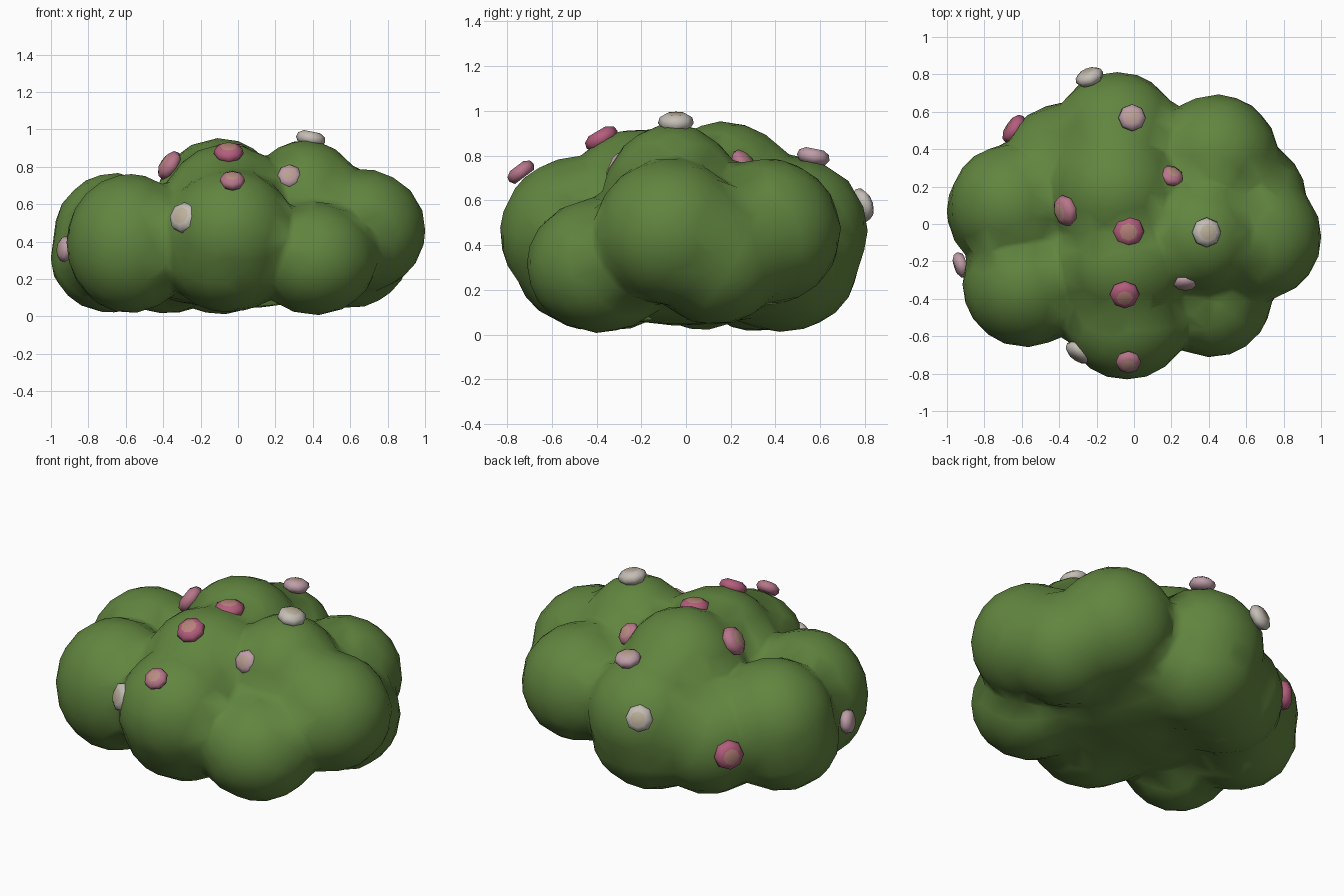
import bpy, bmesh, math
from mathutils import Vector, Matrix

if "Cube" in bpy.data.objects:
    bpy.data.objects.remove(bpy.data.objects["Cube"])


def material(name, rgb):
    m = bpy.data.materials.new(name)
    m.diffuse_color = (*rgb, 1)
    m.use_nodes = True
    m.node_tree.nodes["Principled BSDF"].inputs["Base Color"].default_value = m.diffuse_color
    return m


leaf_green = material("leaf_green", (0.12, 0.235, 0.05))
petal_rgb = {
    "rose": (0.45, 0.11, 0.20),
    "pink": (0.47, 0.18, 0.25),
    "pale": (0.52, 0.34, 0.39),
    "white": (0.55, 0.51, 0.46),
}
# Each tint has a petal colour and a warmer centre colour
tints = {}
for tint, rgb in petal_rgb.items():
    warm = tuple(0.55 * a + 0.45 * b for a, b in zip(rgb, (0.48, 0.36, 0.18)))
    tints[tint] = (material(tint + "_petal", rgb), material(tint + "_centre", warm))

# Foliage lobes: x, y, z, horizontal radius, vertical radius
lobes = [
    (0.665, -0.07, 0.46, 0.34, 0.33),    # right
    (0.60, 0.13, 0.36, 0.325, 0.32),     # right, low
    (0.44, 0.36, 0.46, 0.335, 0.33),     # back right
    (-0.09, 0.47, 0.465, 0.345, 0.335),  # back
    (-0.09, 0.43, 0.32, 0.345, 0.31),    # back, low
    (-0.38, 0.32, 0.34, 0.325, 0.33),    # back left
    (-0.66, 0.10, 0.43, 0.33, 0.34),     # left
    (-0.68, 0.07, 0.31, 0.325, 0.29),    # left, low
    (-0.58, -0.32, 0.39, 0.34, 0.375),   # front left
    (-0.04, -0.49, 0.455, 0.345, 0.34),  # front
    (-0.05, -0.42, 0.33, 0.35, 0.31),    # front, low
    (0.41, -0.38, 0.31, 0.335, 0.305),   # front right
    (-0.06, -0.20, 0.575, 0.35, 0.35),   # crown, front
    (-0.10, 0.17, 0.60, 0.345, 0.355),   # crown, back
    (0.36, -0.06, 0.60, 0.315, 0.345),   # crown, right
    (0.0, 0.0, 0.30, 0.62, 0.26),        # core
]
bm = bmesh.new()
for x, y, z, r, h in lobes:
    bmesh.ops.create_icosphere(
        bm, subdivisions=3, radius=1,
        matrix=Matrix.Translation((x, y, z)) @ Matrix.Diagonal((r, r, h, 1)))
mesh = bpy.data.meshes.new("bush_foliage")
bm.to_mesh(mesh)
bm.free()
bush = bpy.data.objects.new("bush_foliage", mesh)
bpy.context.collection.objects.link(bush)
mesh.materials.append(leaf_green)

# Fuse the lobes, soften the creases, then bring back the low-poly outline
fuse = bush.modifiers.new("fuse", 'REMESH')
fuse.mode = 'VOXEL'
fuse.voxel_size = 0.03
fuse.use_smooth_shade = True
soften = bush.modifiers.new("soften", 'SMOOTH')
soften.factor = 0.5
soften.iterations = 4
reduce = bush.modifiers.new("reduce", 'DECIMATE')
reduce.ratio = 0.06


# Flower: a chunky eight-sided disc turned to face along a normal
def flower(name, loc, normal, size, tint):
    fm = bmesh.new()
    rings = []
    for r, z in [(0.78, -0.45), (1.0, -0.12), (0.92, 0.2), (0.55, 0.42)]:
        rings.append([fm.verts.new((size * r * math.cos(i * math.pi / 4),
                                    size * r * math.sin(i * math.pi / 4),
                                    size * z)) for i in range(8)])
    for a, b in zip(rings, rings[1:]):
        for i in range(8):
            j = (i + 1) % 8
            fm.faces.new((a[i], a[j], b[j], b[i]))
    fm.faces.new(rings[0][::-1])
    fm.faces.new(rings[-1]).material_index = 1
    for f in fm.faces:
        f.smooth = True
    me = bpy.data.meshes.new(name)
    fm.to_mesh(me)
    fm.free()
    for m in tints[tint]:
        me.materials.append(m)
    ob = bpy.data.objects.new(name, me)
    ob.location = loc
    ob.rotation_euler = Vector(normal).to_track_quat('Z', 'Y').to_euler()
    bpy.context.collection.objects.link(ob)


flowers = [
    ((-0.03, -0.04, 0.885), (0, -0.05, 1), 0.085, "rose"),
    ((-0.05, -0.38, 0.88), (0, -0.5, 0.85), 0.08, "rose"),
    ((-0.03, -0.74, 0.73), (0, -0.6, 0.8), 0.068, "pink"),
    ((0.39, -0.045, 0.955), (0.2, 0, 1), 0.08, "white"),
    ((0.275, -0.315, 0.75), (0, -0.9, 0.4), 0.068, "pale"),
    ((-0.29, -0.69, 0.53), (-0.5, -0.82, 0.28), 0.085, "white"),
    ((-0.37, 0.07, 0.81), (-0.8, -0.2, 0.55), 0.085, "pink"),
    ((-0.54, -0.11, 0.62), (-0.1, 0.6, 0.75), 0.078, "pink"),
    ((-0.93, -0.22, 0.36), (-0.93, -0.3, 0.1), 0.07, "pale"),
    ((-0.645, 0.51, 0.36), (-0.82, 0.55, 0.1), 0.085, "rose"),
    ((-0.24, 0.79, 0.58), (-0.35, 0.88, 0.3), 0.078, "white"),
    ((-0.01, 0.57, 0.80), (0, 0.2, 1), 0.074, "pale"),
    ((0.20, 0.26, 0.77), (0.3, 0.7, 0.6), 0.068, "pink"),
]
for n, f in enumerate(flowers, 1):
    flower(f"flower_{n:02d}", *f)
